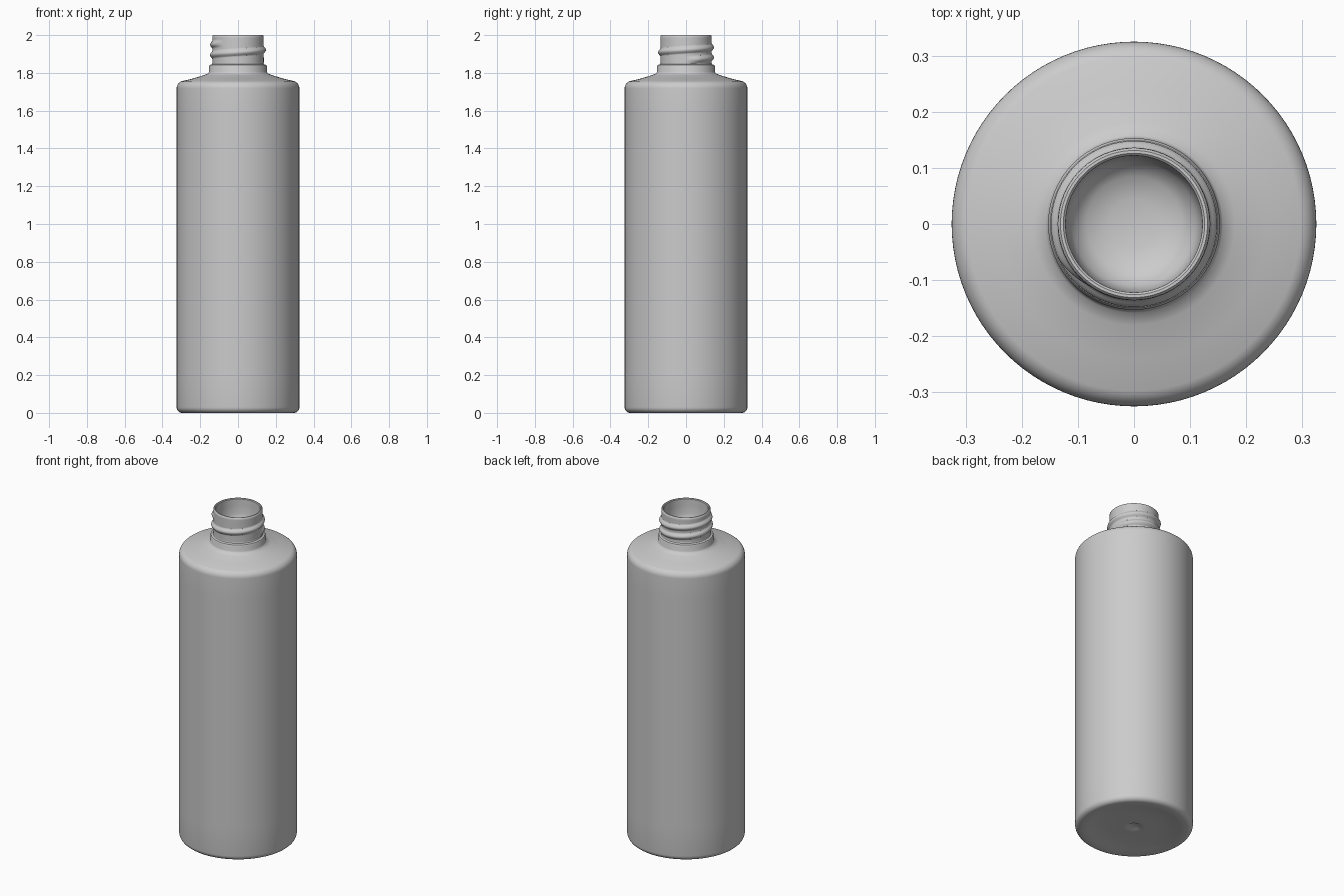
import bpy, bmesh, math

if "Cube" in bpy.data.objects:
    bpy.data.objects.remove(bpy.data.objects["Cube"])

SEGMENTS = 96
PITCH = 0.054                      # rise of the screw thread per turn
THREAD_LOW, TURNS = 1.868, 1.65    # start height and length of the thread


def arc(cr, cz, rad, a0, a1, n):
    """Rounded corner of the profile, angles in degrees."""
    pts = []
    for i in range(n + 1):
        a = math.radians(a0 + (a1 - a0) * i / n)
        pts.append((cr + rad * math.cos(a), cz + rad * math.sin(a)))
    return pts


def thread_height(z, theta):
    """Outward bulge of the helical thread at a point on the neck."""
    bulge = 0.0
    for k in range(3):
        turn = theta / math.tau + k
        if turn > TURNS:
            continue
        fade = min(1, turn / 0.08, (TURNS - turn) / 0.08)
        d = abs(z - THREAD_LOW - PITCH * turn) / 0.019
        if d < 1:
            bulge = max(bulge, 0.012 * fade * math.cos(d * math.pi / 2))
    return bulge


def lathe(name, profile, threaded=()):
    """Spin a profile about z; rows listed in threaded get the screw thread."""
    bm = bmesh.new()
    rings = []
    for i, (r, z) in enumerate(profile):
        if r < 1e-6:
            rings.append([bm.verts.new((0, 0, z))] * SEGMENTS)
            continue
        ring = []
        for s in range(SEGMENTS):
            t = math.tau * s / SEGMENTS
            rr = r + (thread_height(z, t) if i in threaded else 0)
            ring.append(bm.verts.new((rr * math.cos(t), rr * math.sin(t), z)))
        rings.append(ring)
    for lo, hi in zip(rings, rings[1:]):
        for s in range(SEGMENTS):
            n = (s + 1) % SEGMENTS
            corners = list(dict.fromkeys((lo[s], lo[n], hi[n], hi[s])))
            bm.faces.new(corners)
    bmesh.ops.recalc_face_normals(bm, faces=bm.faces)
    mesh = bpy.data.meshes.new(name)
    bm.to_mesh(mesh)
    bm.free()
    obj = bpy.data.objects.new(name, mesh)
    bpy.context.collection.objects.link(obj)
    bpy.context.view_layer.objects.active = obj
    obj.select_set(True)
    bpy.ops.object.shade_smooth_by_angle(angle=math.radians(40))
    return obj


# Underside: small centre dimple, shallow recess and standing ring
profile = [(0, 0.022), (0.025, 0.022), (0.04, 0.014), (0.06, 0.014),
           (0.15, 0.014), (0.22, 0.010), (0.255, 0.002), (0.275, 0.0)]
# Straight body with rounded foot and shoulder edge
profile += arc(0.295, 0.03, 0.03, -90, 0, 6)
profile += [(0.325, z / 10) for z in range(2, 17, 2)]
profile += arc(0.285, 1.718, 0.04, 0, 72, 7)
# Sloping shoulder, collar and step under the thread
profile += [(0.24, 1.77), (0.18, 1.788), (0.158, 1.797), (0.153, 1.806),
            (0.153, 1.834), (0.149, 1.842), (0.138, 1.846)]
# Threaded neck
first = len(profile)
rows = 36
profile += [(0.136, 1.85 + 0.138 * i / rows) for i in range(rows + 1)]
threaded = range(first, len(profile))
# Rim, mouth and the closed bowl inside the neck
profile += [(0.135, 1.996), (0.131, 2.0), (0.126, 2.0), (0.122, 1.996),
            (0.121, 1.96), (0.119, 1.91), (0.11, 1.875), (0.085, 1.853),
            (0.045, 1.842), (0, 1.84)]
lathe("bottle", profile, threaded)
